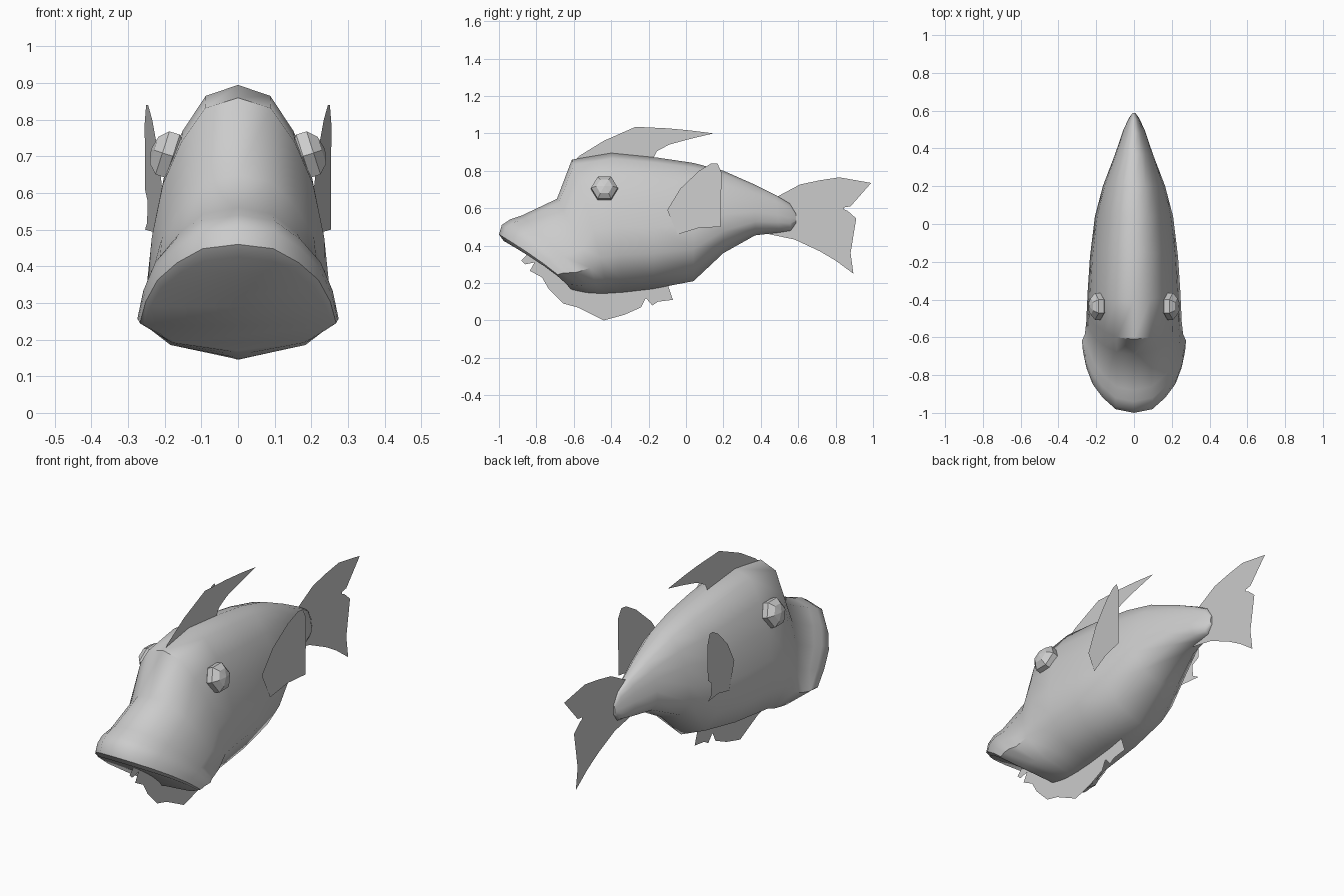
import bpy, bmesh, math
from mathutils import Matrix

if "Cube" in bpy.data.objects:
    bpy.data.objects.remove(bpy.data.objects["Cube"])

def finish(name, bm, smooth=None):
    me = bpy.data.meshes.new(name)
    bm.to_mesh(me)
    bm.free()
    ob = bpy.data.objects.new(name, me)
    bpy.context.collection.objects.link(ob)
    if smooth:
        bpy.ops.object.select_all(action='DESELECT')
        ob.select_set(True)
        bpy.context.view_layer.objects.active = ob
        bpy.ops.object.shade_smooth_by_angle(angle=math.radians(smooth))
    return ob

# Body: slanted rings, each (top y, top z, bottom y, bottom z, half width)
rings = [
    (-.975, .425, -.62, .17, .255), (-1.0, .46, -.61, .165, .268),
    (-.985, .51, -.58, .158, .272), (-.94, .54, -.54, .15, .275),
    (-.88, .56, -.51, .146, .26), (-.69, .65, -.47, .145, .252),
    (-.61, .86, -.42, .145, .25), (-.40, .895, -.34, .15, .245),
    (-.15, .87, -.18, .168, .233), (.04, .842, .04, .21, .207),
    (.20, .80, .20, .36, .165), (.37, .725, .37, .455, .10),
    (.48, .67, .50, .47, .058), (.555, .625, .56, .48, .028),
    (.588, .57, .588, .52, .008)]
# Half cross-section: (width fraction, height fraction), top to bottom
half = [(0, 1), (.36, .96), (.62, .83), (.82, .67), (.94, .47),
        (1, .27), (.67, .09), (0, 0)]
section = half + [(-x, t) for x, t in half[-2:0:-1]]
n = len(section)

bm = bmesh.new()
loops = []
for yt, zt, yb, zb, w in rings:
    p = 1.25 if yt < -.3 else 1
    loops.append([bm.verts.new((x * w, yb + (yt - yb) * t ** p, zb + (zt - zb) * t))
                  for x, t in section])
for a, b in zip(loops, loops[1:]):
    for i in range(n):
        j = (i + 1) % n
        bm.faces.new((a[i], a[j], b[j], b[i]))
# Mouth underside and tail stub closed with strips running side to side
for r in (loops[0], loops[-1]):
    for i in range(n // 2):
        quad = [r[i], r[i + 1], r[(n - i - 1) % n], r[(n - i) % n]]
        bm.faces.new(list(dict.fromkeys(quad)))
bmesh.ops.recalc_face_normals(bm, faces=bm.faces)
finish("body", bm, 50)

# Fins: flat outlines in (y, z), x given by a function of y
def fin(name, outline, fx=lambda y: 0.0):
    bm = bmesh.new()
    f = bm.faces.new([bm.verts.new((fx(y), y, z)) for y, z in outline])
    bmesh.ops.triangulate(bm, faces=[f])
    finish(name, bm)

fin("dorsal_fin", [(-.6, .85), (-.57, .88), (-.44, .96), (-.27, 1.035), (-.1, 1.027),
                   (.02, 1.016), (.147, 1.0), (.02, .97), (-.09, .94), (-.155, .905),
                   (-.18, .87), (-.2, .82), (-.4, .84)])
fin("tail_fin", [(.475, .655), (.61, .727), (.72, .75), (.82, .765), (.99, .735),
                 (.94, .71), (.91, .674), (.88, .61), (.83, .602), (.865, .585),
                 (.91, .545), (.885, .46), (.88, .36), (.895, .25), (.80, .32),
                 (.715, .37), (.58, .433), (.447, .46), (.45, .56)])
fin("belly_fin", [(-.84, .36), (-.88, .32), (-.86, .30), (-.81, .31), (-.79, .29),
                  (-.835, .265), (-.77, .23), (-.735, .17), (-.70, .14), (-.665, .165),
                  (-.655, .09), (-.58, .07), (-.44, 0), (-.33, .03), (-.24, .07),
                  (-.215, .12), (-.18, .08), (-.15, .10), (-.07, .11), (-.1, .2),
                  (-.5, .19), (-.64, .22)])
side_fin = [(-.1, .59), (-.03, .705), (.07, .80), (.136, .84), (.168, .84), (.19, .79),
            (.185, .61), (.1, .59), (.14, .575), (.15, .52), (.185, .50), (.07, .495),
            (-.045, .46)]

# Paired side fins and faceted eyes
for s, side in ((1, "right"), (-1, "left")):
    fin(side + "_side_fin", side_fin, lambda y: s * (.222 + .172 * y))
    bm = bmesh.new()
    m = (Matrix.Translation((s * .192, -.436, .705))
         @ Matrix.Rotation(-s * math.radians(18), 4, 'Y')
         @ Matrix.Diagonal((.048, .075, .075, 1))
         @ Matrix.Rotation(math.radians(90), 4, 'Y')
         @ Matrix.Rotation(math.radians(30), 4, 'Z') @ Matrix.Rotation(math.radians(-30), 4, 'Z'))
    bmesh.ops.create_uvsphere(bm, u_segments=6, v_segments=5, radius=1, matrix=m)
    bmesh.ops.recalc_face_normals(bm, faces=bm.faces)
    finish(side + "_eye", bm)
